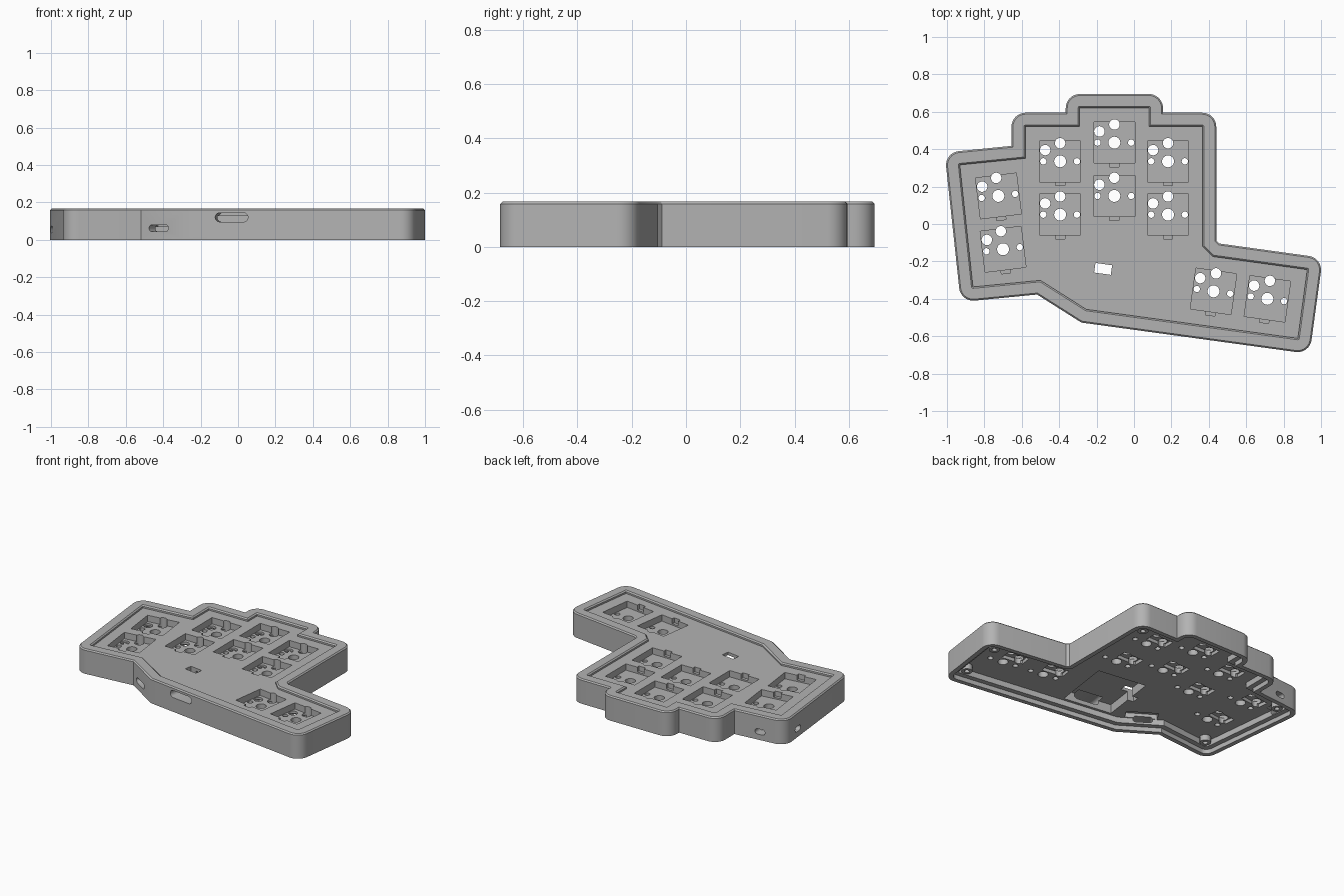
import bpy, bmesh, math
from mathutils import Vector, Matrix

if "Cube" in bpy.data.objects:
    bpy.data.objects.remove(bpy.data.objects["Cube"])

H, DECK, PIT, CEIL = 0.167, 0.148, 0.105, 0.068   # rim, deck, socket floor, underside

grey = bpy.data.materials.new("plain_grey")
grey.use_nodes = True
grey.diffuse_color = (0.45, 0.45, 0.45, 1)
grey.node_tree.nodes["Principled BSDF"].inputs["Base Color"].default_value = (0.45, 0.45, 0.45, 1)

# Inner edge of the rim, counter-clockwise
EDGE = [Vector(p) for p in reversed([
    (-.93, .315), (-.58, .35), (-.58, .52), (-.29, .52), (-.29, .62),
    (.08, .62), (.08, .52), (.365, .52), (.365, -.12), (.42, -.175),
    (.925, -.245), (.875, -.61), (-.255, -.455), (-.5, -.3), (-.86, -.335)])]


def offset(d, z):
    """Outline grown by d, with round convex corners."""
    ring, n = [], len(EDGE)
    for i, p in enumerate(EDGE):
        a = (p - EDGE[i - 1]).normalized()
        b = (EDGE[(i + 1) % n] - p).normalized()
        na, nb = Vector((a.y, -a.x)), Vector((b.y, -b.x))
        turn = math.atan2(a.cross(b), a.dot(b))
        if turn > 0.6:
            for k in range(9):
                q = p + Matrix.Rotation(turn * k / 8, 2) @ na * d
                ring.append(Vector((q.x, q.y, z)))
        else:
            q = p + (na + nb) * d / (1 + na.dot(nb))
            ring.append(Vector((q.x, q.y, z)))
    return ring


def loft(bm, rings, m=Matrix()):
    """Closed solid through rings of equal length."""
    rows = [[bm.verts.new(m @ v) for v in r] for r in rings]
    n = len(rows[0])
    for lo, hi in zip(rows, rows[1:]):
        for i in range(n):
            bm.faces.new((lo[i], lo[(i + 1) % n], hi[(i + 1) % n], hi[i]))
    bm.faces.new(rows[0][::-1])
    bm.faces.new(rows[-1])


def box(bm, m, x, y, w, d, z0, z1):
    c = [(-1, -1), (1, -1), (1, 1), (-1, 1)]
    loft(bm, [[Vector((x + i * w / 2, y + j * d / 2, z)) for i, j in c] for z in (z0, z1)], m)


def rod(bm, m, x, y, r, z0, z1, n=24):
    angles = [math.tau * k / n for k in range(n)]
    loft(bm, [[Vector((x + r * math.cos(a), y + r * math.sin(a), z)) for a in angles]
              for z in (z0, z1)], m)


def slot(bm, m, w, h, z, length):
    """Rounded slot running along local y."""
    ring = []
    for k in range(24):
        a = math.tau * (k + .5) / 24
        shift = math.copysign((w - h) / 2, math.cos(a))
        ring.append((shift + h / 2 * math.cos(a), z + h / 2 * math.sin(a)))
    loft(bm, [[Vector((x, y, zz)) for x, zz in ring] for y in (length / 2, -length / 2)], m)


def place(x, y, deg=0):
    return Matrix.Translation((x, y, 0)) @ Matrix.Rotation(math.radians(deg), 4, 'Z')


def make(name, bm):
    bmesh.ops.recalc_face_normals(bm, faces=bm.faces)
    me = bpy.data.meshes.new(name)
    bm.to_mesh(me)
    bm.free()
    ob = bpy.data.objects.new(name, me)
    bpy.context.collection.objects.link(ob)
    me.materials.append(grey)
    return ob


def carve(name, fill):
    """Cut the shapes drawn by fill out of the case."""
    bm = bmesh.new()
    fill(bm)
    cutter = make(name, bm)
    cutter.hide_render = True
    mod = case.modifiers.new(name, 'BOOLEAN')
    mod.operation, mod.solver, mod.object = 'DIFFERENCE', 'EXACT', cutter
    bpy.context.view_layer.objects.active = case
    bpy.ops.object.modifier_apply(modifier=name)
    bpy.data.objects.remove(cutter)


# Case body with a fine chamfer on the rim
body = bmesh.new()
loft(body, [offset(.075, 0), offset(.075, H - .008), offset(.067, H)])
case = make("keyboard_case", body)

# Sunken deck, cover ledge and hollow underside
carve("deck_recess", lambda bm: loft(bm, [offset(.001, DECK), offset(.001, H - .008), offset(.012, H + .003)]))
carve("cover_ledge", lambda bm: loft(bm, [offset(.045, -.05), offset(.045, .03)]))
carve("underside", lambda bm: loft(bm, [offset(.012, -.05), offset(.012, CEIL)]))

# Key sockets: three finger columns, one tilted column and two thumb keys
keys = [place(x, y + dy) for x, y in ((-.395, .05), (-.105, .15), (.182, .05)) for dy in (0, .285)]
keys += [place(-.725, .15, 7), place(-.70, -.135, 7), place(.425, -.36, -8), place(.713, -.40, -8)]


def each_key(fn, *args):
    return lambda bm: [fn(bm, m, *args) for m in keys]


def pins(bm):
    for m in keys:
        for x, y, r in ((0, 0, .032), (0, .097, .028), (-.08, .06, .028), (.09, 0, .017), (-.09, 0, .017)):
            rod(bm, m, x, y, r, .02, DECK + .01)


carve("key_pits", each_key(box, 0, 0, .22, .22, PIT, DECK + .01))
carve("key_tabs", each_key(box, 0, -.115, .05, .03, PIT + .01, DECK + .01))
carve("contact_recesses", each_key(box, -.04, .08, .15, .075, .05, PIT - .015))
carve("pin_holes", pins)

# Controller bay, switch bay and reset opening
carve("controller_bay", lambda bm: box(bm, place(-.03, -.48, -7.8), 0, .2, .34, .4, .04, .128))
carve("switch_bay", lambda bm: box(bm, place(-.36, -.355, -31.8), 0, 0, .2, .07, .04, .1))
carve("reset_opening", lambda bm: box(bm, place(-.165, -.24, -8), 0, 0, .09, .052, .02, .2))


# Side openings: cable port, power switch and two corner slots
def side_slots(bm):
    slot(bm, place(-.03, -.53, -7.8), .177, .048, .12, .2)
    slot(bm, place(-.42, -.43, -31.8), .122, .037, .062, .2)
    slot(bm, place(-.83, .365, 5.7), .07, .036, .055, .14)
    slot(bm, place(-.96, .23, -84), .07, .036, .055, .14)


carve("side_openings", side_slots)


# Screw posts standing in the corners of the underside
def screw_post(i, x, y):
    bm = bmesh.new()
    angles = [math.tau * k / 24 for k in range(24)]
    ring = lambda r, z: [Vector((x + r * math.cos(a), y + r * math.sin(a), z)) for a in angles]
    loft(bm, [ring(.016, .06), ring(.016, .03), ring(.034, .03), ring(.034, CEIL + .002)])
    return make(f"screw_post_{i}", bm)


posts = [screw_post(i, x, y) for i, (x, y) in enumerate(
    ((-.90, .29), (-.83, -.31), (.34, .49), (.89, -.27), (.85, -.58)))]

for ob in bpy.context.selected_objects:
    ob.select_set(False)
for ob in [case] + posts:
    ob.select_set(True)
bpy.context.view_layer.objects.active = case
bpy.ops.object.shade_smooth_by_angle(angle=math.radians(30))
